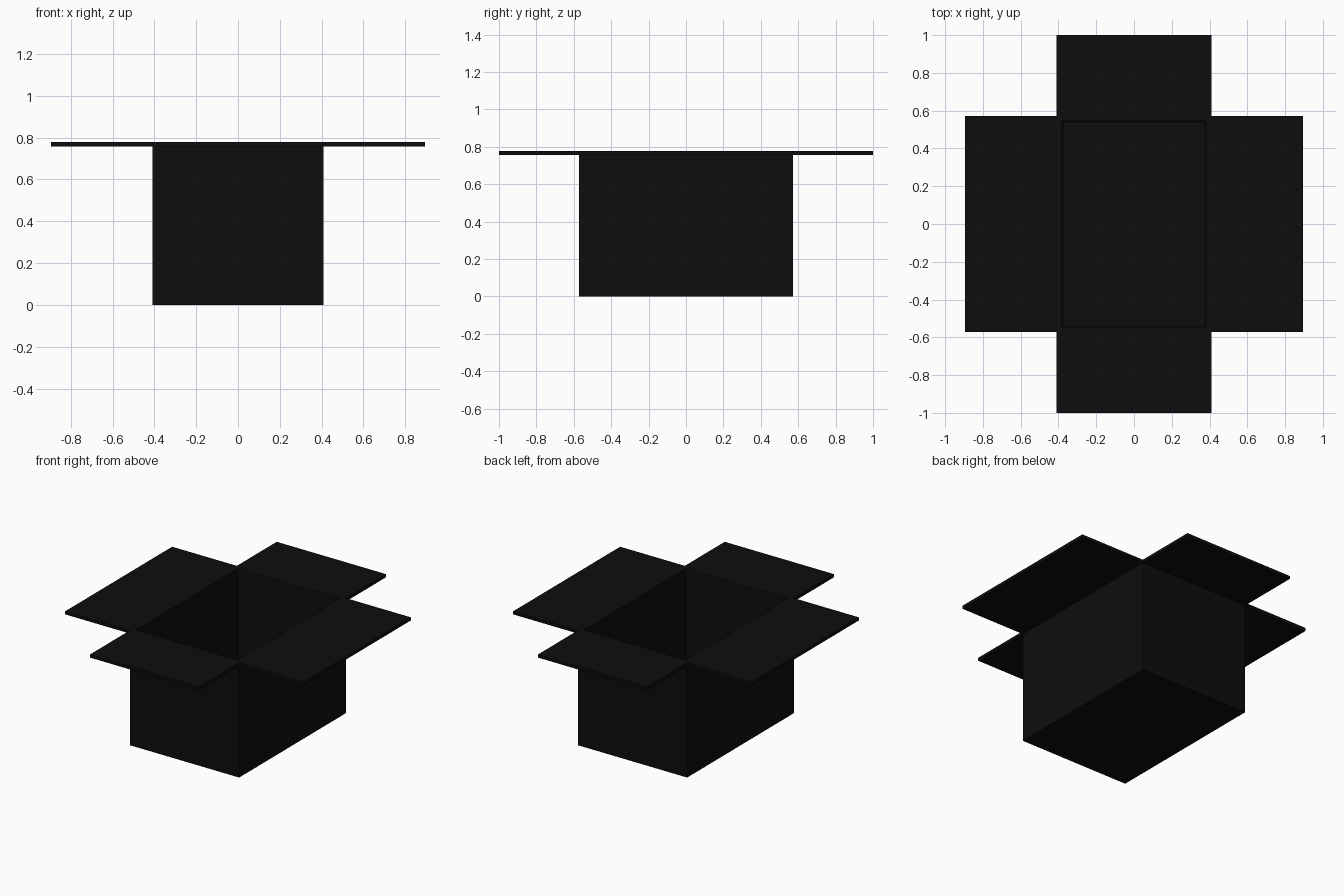
import bpy
import bmesh

if "Cube" in bpy.data.objects:
    bpy.data.objects.remove(bpy.data.objects["Cube"])

HX, HY, H = 0.41, 0.573, 0.778   # half width, half depth, height
WALL, FLAP = 0.04, 0.021         # wall and flap thickness

black = bpy.data.materials.new("near_black")
black.diffuse_color = (0.004, 0.004, 0.004, 1)
black.use_nodes = True
black.node_tree.nodes["Principled BSDF"].inputs["Base Color"].default_value = black.diffuse_color


def block(name, x0, x1, y0, y1, z0, z1):
    bm = bmesh.new()
    bmesh.ops.create_cube(bm, size=1)
    for v in bm.verts:
        v.co = (x1 if v.co.x > 0 else x0,
                y1 if v.co.y > 0 else y0,
                z1 if v.co.z > 0 else z0)
    return finish(bm, name)


def finish(bm, name):
    mesh = bpy.data.meshes.new(name)
    bm.to_mesh(mesh)
    bm.free()
    mesh.materials.append(black)
    obj = bpy.data.objects.new(name, mesh)
    bpy.context.collection.objects.link(obj)
    return obj


# Open box: inset the top face, then push it down to form the floor
bm = bmesh.new()
bmesh.ops.create_cube(bm, size=1)
for v in bm.verts:
    v.co = (v.co.x * 2 * HX, v.co.y * 2 * HY, (v.co.z + 0.5) * H)
bm.normal_update()
top = max(bm.faces, key=lambda f: f.calc_center_median().z)
bmesh.ops.inset_region(bm, faces=[top], thickness=WALL)
floor = bmesh.ops.extrude_discrete_faces(bm, faces=[top])["faces"][0]
for v in floor.verts:
    v.co.z = WALL
    v.co.x *= 0.98
    v.co.y *= 0.985
finish(bm, "box_body")

# Four flaps folded straight out from the rim
block("right_flap", HX, 0.895, -HY, HY, H - FLAP, H)
block("left_flap", -0.895, -HX, -HY, HY, H - FLAP, H)
block("back_flap", -HX, HX, HY, 1.0, H - FLAP, H)
block("front_flap", -HX, HX, -1.0, -HY, H - FLAP, H)
